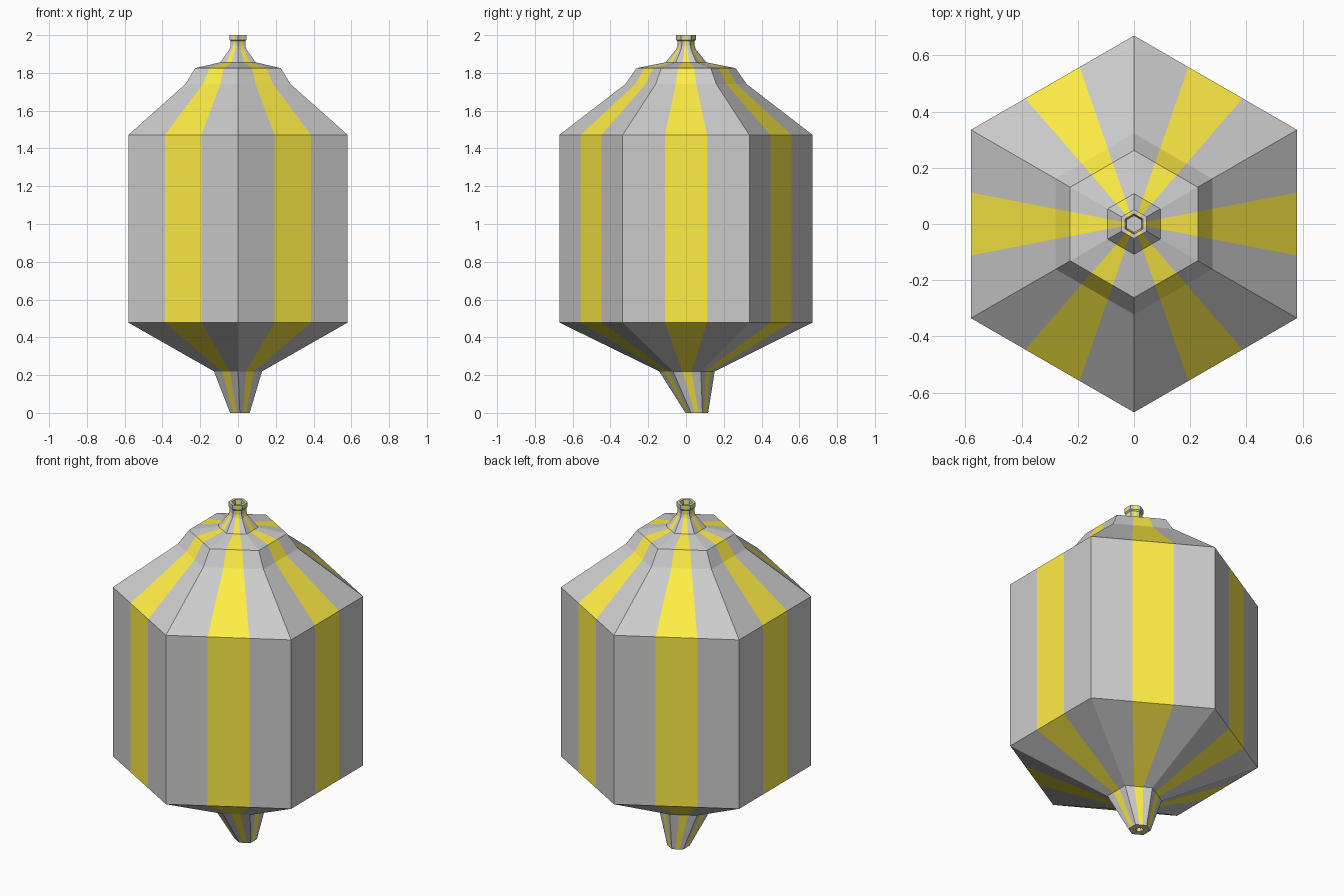
import bpy, bmesh
from math import sin, cos, pi
from mathutils import Vector

if "Cube" in bpy.data.objects:
    bpy.data.objects.remove(bpy.data.objects["Cube"])


def material(name, colour):
    m = bpy.data.materials.new(name)
    m.diffuse_color = colour
    m.use_nodes = True
    m.node_tree.nodes["Principled BSDF"].inputs["Base Color"].default_value = m.diffuse_color
    return m


GREY = material("grey", (0.8, 0.8, 0.8, 1))
YELLOW = material("yellow", (1.0, 0.85, 0.06, 1))


def ring(z, r, cx=0, cy=0):
    """Hexagon with each side split in three, so the middle can be a stripe."""
    corners = [Vector((cx + r * cos(pi / 6 + k * pi / 3),
                       cy + r * sin(pi / 6 + k * pi / 3), z)) for k in range(6)]
    return [corners[k].lerp(corners[(k + 1) % 6], t / 3)
            for k in range(6) for t in range(3)]


def striped_shell(name, rings, cap_start=False, cap_end=False):
    bm = bmesh.new()
    loops = [[bm.verts.new(p) for p in ring(*r)] for r in rings]
    for a, b in zip(loops, loops[1:]):
        for i in range(18):
            j = (i + 1) % 18
            f = bm.faces.new((a[i], a[j], b[j], b[i]))
            f.material_index = 1 if i % 3 == 1 else 0
    if cap_start:
        bm.faces.new(loops[0][::-1])
    if cap_end:
        bm.faces.new(loops[-1])
    me = bpy.data.meshes.new(name)
    bm.to_mesh(me)
    bm.free()
    me.materials.append(GREY)
    me.materials.append(YELLOW)
    ob = bpy.data.objects.new(name, me)
    bpy.context.collection.objects.link(ob)
    return ob


# Off-centre spout with a small recessed hole at the bottom
tip = (0.01, 0.057)
collar = (0.22, 0.147, 0.0, 0.005)
striped_shell("spout", [(0.03, 0.018, *tip), (0.0, 0.022, *tip),
                        (0.0, 0.06, *tip), collar], cap_start=True)

# Lower funnel, straight body
striped_shell("lower_funnel", [collar, (0.478, 0.67)])
striped_shell("body", [(0.478, 0.67), (1.472, 0.67)])

# Sloping shoulder and shallow lid
striped_shell("shoulder", [(1.472, 0.67), (1.74, 0.322), (1.825, 0.262)])
striped_shell("lid", [(1.825, 0.262), (1.856, 0.108)])

# Narrow neck with bead and recessed mouth
striped_shell("neck", [(1.856, 0.108), (1.925, 0.052), (1.945, 0.045),
                       (1.968, 0.045), (1.975, 0.052), (2.0, 0.052),
                       (2.0, 0.036), (1.95, 0.03)], cap_end=True)
